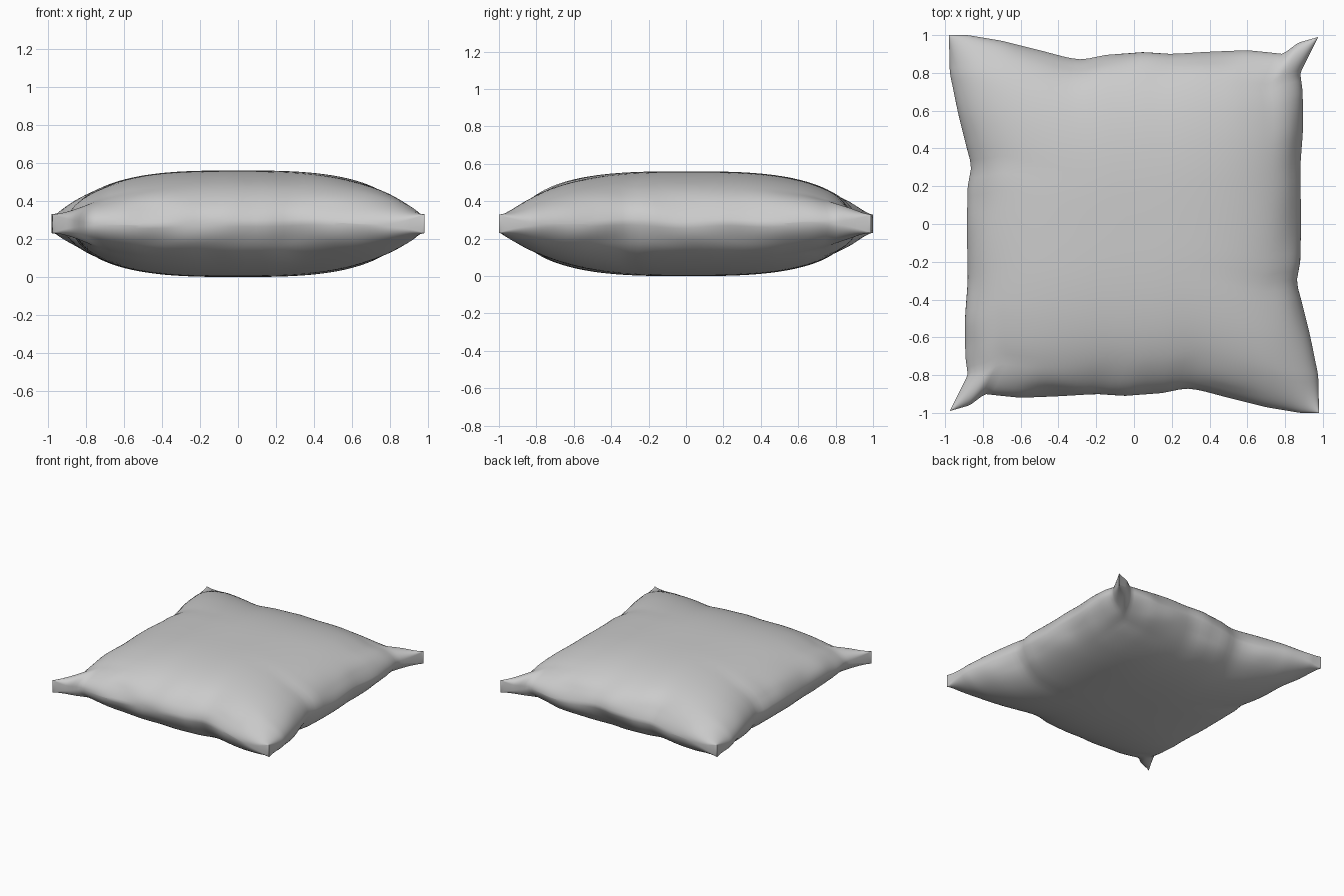
import bpy, bmesh, math
from mathutils import Vector, noise

if "Cube" in bpy.data.objects:
    bpy.data.objects.remove(bpy.data.objects["Cube"])

# Seam outline: back edge (left to right) and right edge (front to back);
# the other two edges are the same curves turned by 180 degrees
BACK = [(-.98, 1), (-.88, 1), (-.7, .97), (-.5, .92), (-.35, .88), (-.27, .87),
        (-.15, .895), (.05, .91), (.2, .9), (.4, .912), (.6, .92), (.7, .91),
        (.79, .9), (.87, .96), (.975, .99)]
RIGHT = [(.98, -1), (.975, -.8), (.93, -.58), (.885, -.4), (.86, -.31), (.88, -.2),
         (.885, 0), (.88, .3), (.895, .5), (.893, .7), (.88, .8), (.93, .9), (.975, .99)]
MID, THICK, WALL, N = 0.28, 0.28, 0.05, 64


def along(pts, t, axis):
    """Point on an edge curve for t in -1..1, measured along one axis."""
    lo, hi = pts[0][axis], pts[-1][axis]
    c = lo + (hi - lo) * (t + 1) / 2
    for a, b in zip(pts, pts[1:]):
        if c <= b[axis] + 1e-9:
            f = (c - a[axis]) / (b[axis] - a[axis])
            return Vector(a).lerp(Vector(b), f)
    return Vector(pts[-1])


def outline(u, v):
    """Blend the four edge curves into a filled patch."""
    s, t = (u + 1) / 2, (v + 1) / 2
    back, front = along(BACK, u, 0), -along(BACK, -u, 0)
    right, left = along(RIGHT, v, 1), -along(RIGHT, -v, 1)
    bl, br = Vector((-.975, -.99)), Vector(RIGHT[0])
    corners = ((1 - s) * (1 - t) * bl + s * (1 - t) * br
               - (1 - s) * t * br + s * t * -bl)
    return (1 - t) * front + t * back + (1 - s) * left + s * right - corners


def surface(u, v, side):
    p = outline(u, v)
    puff = math.sqrt(max(0, (1 - abs(u) ** 3) * (1 - abs(v) ** 3)))
    h = THICK * puff + WALL * abs(u * v) ** 8
    # soft creases close to the seam
    m = max(abs(u), abs(v))
    crease = m ** 10 * (1 - abs(u * v) ** 4)
    n = noise.noise(Vector((p.x * 4, p.y * 4, side * 0.7)))
    p *= 1 - 0.035 * crease * min(1, puff * 3) * (0.4 + n)
    z = MID + side * h + 0.025 * crease * noise.noise(Vector((p.x * 3, p.y * 3, 5)))
    return (p.x, p.y, z)


# Pillow: two puffed panels joined along the seam
bm = bmesh.new()
params = [math.sin(math.pi / 2 * (2 * i / N - 1)) for i in range(N + 1)]
grids = {}
for side in (1, -1):
    g = [[bm.verts.new(surface(u, v, side)) for v in params] for u in params]
    grids[side] = g
    for i in range(N):
        for j in range(N):
            q = [g[i][j], g[i + 1][j], g[i + 1][j + 1], g[i][j + 1]]
            bm.faces.new(q if side > 0 else q[::-1])

# Narrow seam wall that opens up at the corners
rim = ([(i, 0) for i in range(N)] + [(N, j) for j in range(N)]
       + [(i, N) for i in range(N, 0, -1)] + [(0, j) for j in range(N, 0, -1)])
for (a, b), (c, d) in zip(rim, rim[1:] + rim[:1]):
    bm.faces.new([grids[1][c][d], grids[1][a][b], grids[-1][a][b], grids[-1][c][d]])
bmesh.ops.remove_doubles(bm, verts=bm.verts, dist=0.0008)
bmesh.ops.recalc_face_normals(bm, faces=bm.faces)

mesh = bpy.data.meshes.new("pillow")
bm.to_mesh(mesh)
bm.free()
pillow = bpy.data.objects.new("pillow", mesh)
bpy.context.collection.objects.link(pillow)
bpy.context.view_layer.objects.active = pillow
pillow.select_set(True)
bpy.ops.object.shade_smooth_by_angle(angle=math.radians(50))
